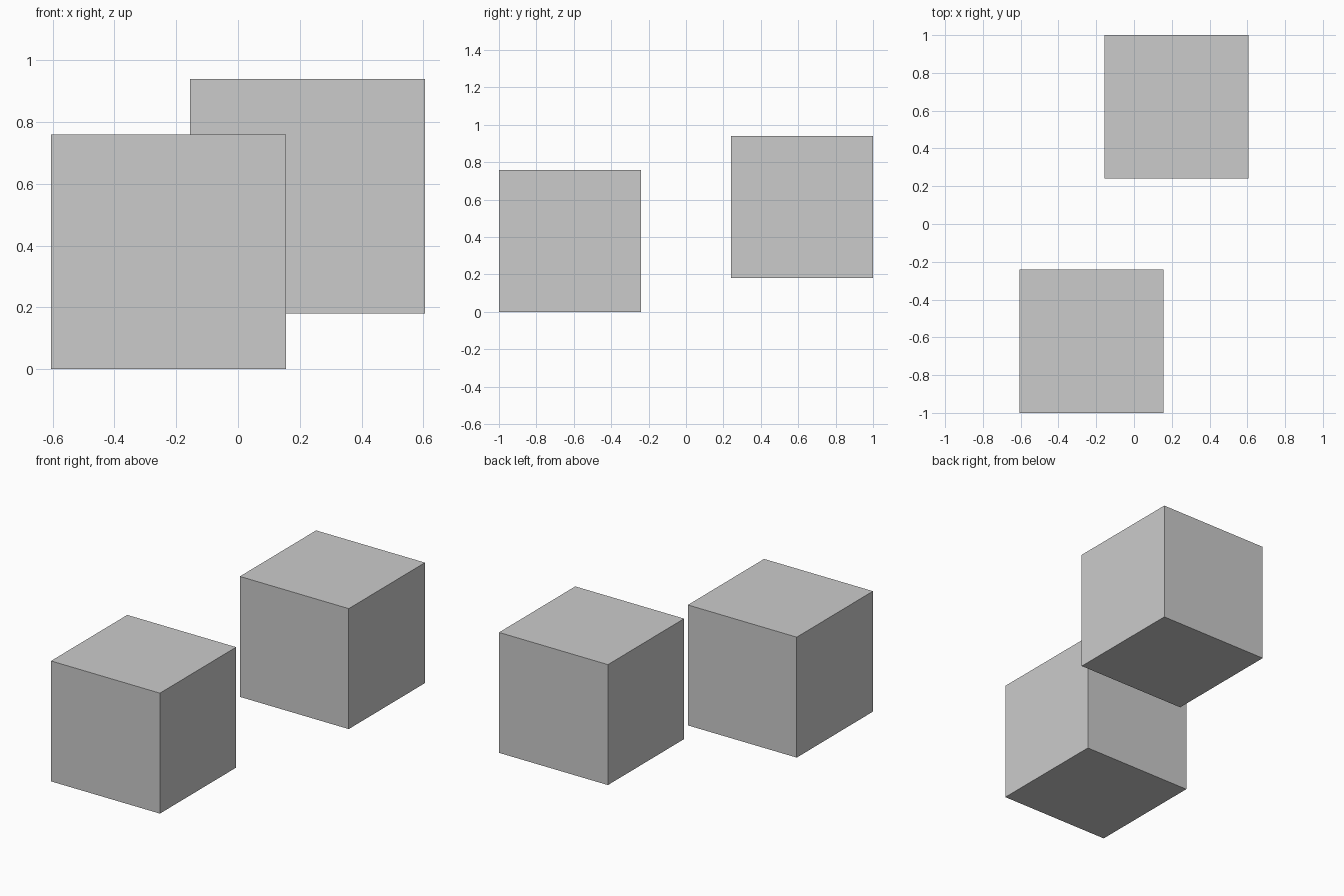
import bpy

if "Cube" in bpy.data.objects:
    bpy.data.objects.remove(bpy.data.objects["Cube"])

SIZE = 0.76


def add_cube(name, x, y, base_z):
    """Add a sharp-edged cube resting at height base_z."""
    bpy.ops.mesh.primitive_cube_add(size=SIZE, location=(x, y, base_z + SIZE / 2))
    bpy.context.object.name = name


# Front cube stands on the ground, back cube floats slightly higher
add_cube("front_cube", -0.225, -0.62, 0.0)
add_cube("back_cube", 0.225, 0.62, 0.18)
